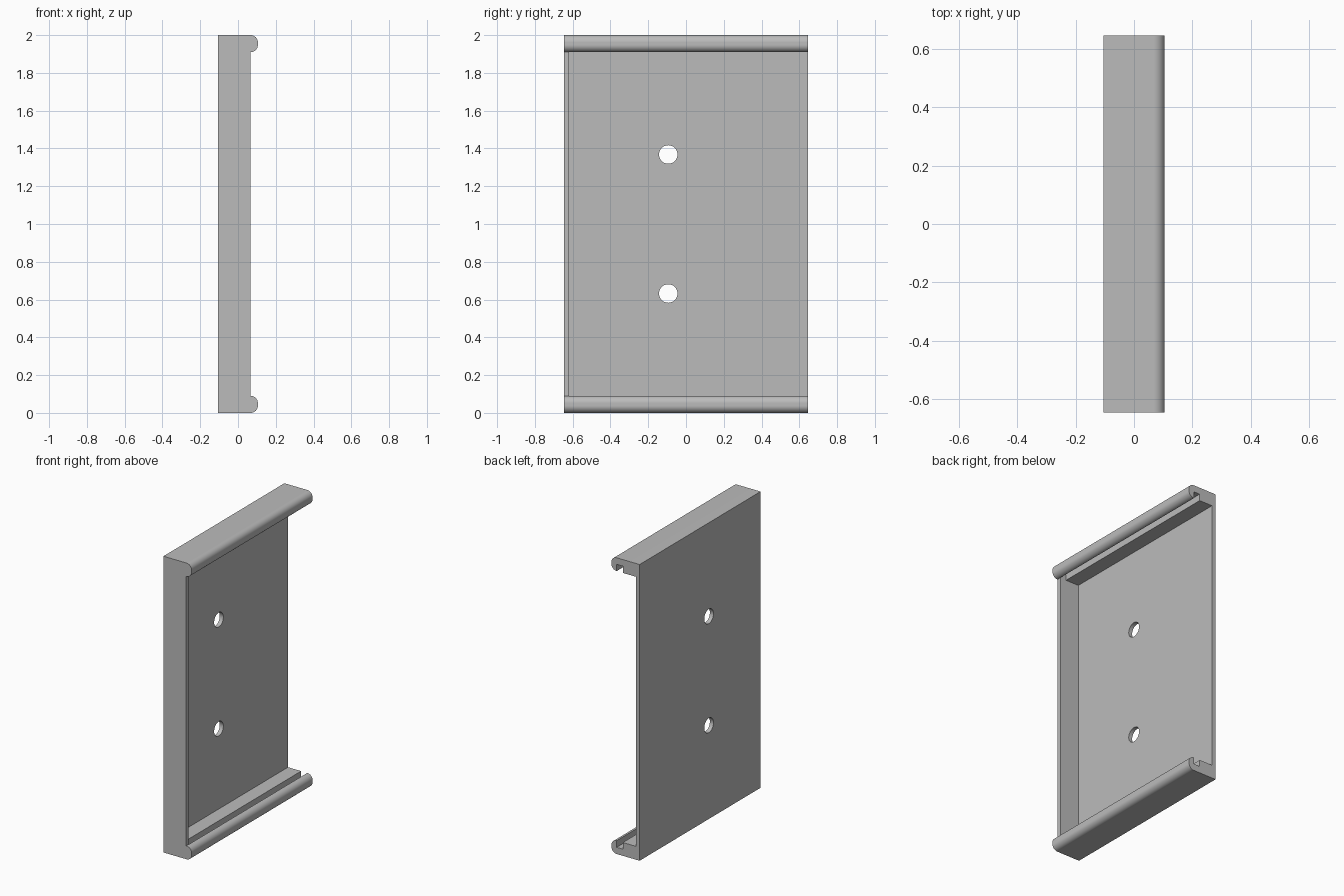
import bpy, bmesh, math
from mathutils import Matrix

cube = bpy.data.objects.get("Cube")
if cube:
    bpy.data.objects.remove(cube, do_unlink=True)

HALF_DEPTH = 0.645
BACK, RIM, LIP = -0.105, 0.066, 0.105    # x of back, wall rim and lip front
RAIL, GROOVE = 0.09, 0.045               # rail height and groove floor
WALL_INNER = -0.619
SEGMENTS = 12

grey = bpy.data.materials.new("light_grey")
grey.use_nodes = True
grey.diffuse_color = (0.5, 0.5, 0.5, 1)
grey.node_tree.nodes["Principled BSDF"].inputs["Base Color"].default_value = (0.5, 0.5, 0.5, 1)


def add_object(name, bm):
    bmesh.ops.recalc_face_normals(bm, faces=bm.faces[:])
    mesh = bpy.data.meshes.new(name)
    bm.to_mesh(mesh)
    bm.free()
    mesh.materials.append(grey)
    obj = bpy.data.objects.new(name, mesh)
    bpy.context.collection.objects.link(obj)
    return obj


def extrude_profile(name, lower_half, y0, y1):
    """Mirror a lower half profile (x, z) about mid height, extrude along y."""
    profile = lower_half + [(x, 2 - z) for x, z in reversed(lower_half)]
    bm = bmesh.new()
    face = bm.faces.new([bm.verts.new((x, y0, z)) for x, z in profile])
    ext = bmesh.ops.extrude_face_region(bm, geom=[face])
    moved = [v for v in ext["geom"] if isinstance(v, bmesh.types.BMVert)]
    bmesh.ops.translate(bm, vec=(0, y1 - y0, 0), verts=moved)
    return add_object(name, bm)


def arc(cx, cz, r, start):
    return [(cx + r * math.cos(a), cz + r * math.sin(a)) for a in
            (math.radians(start + 90 * i / SEGMENTS) for i in range(SEGMENTS + 1))]


# Solid body with rounded lips along top and bottom
r = LIP - RIM - 0.001
outline = ([(BACK, 0)] + arc(LIP - r, r, r, -90)
           + arc(LIP - r, RAIL - r, r, 0) + [(RIM - 0.001, RAIL)])
body = extrude_profile("wall_bracket", outline, -HALF_DEPTH, HALF_DEPTH)

# Cavity with a groove behind each lip, open at the back end
cavity = [(-0.078, RAIL), (0.02, RAIL), (0.02, GROOVE), (RIM, GROOVE),
          (RIM, RAIL + 0.002), (0.2, RAIL + 0.002)]
cutters = [extrude_profile("cavity_cutter", cavity, WALL_INNER, 0.8)]

# Two screw holes through the back plate
for name, z in (("lower_hole_cutter", 0.632), ("upper_hole_cutter", 1.368)):
    bm = bmesh.new()
    bmesh.ops.create_cone(bm, cap_ends=True, segments=48, radius1=0.049,
                          radius2=0.049, depth=0.1,
                          matrix=Matrix.Translation((-0.09, -0.094, z))
                          @ Matrix.Rotation(math.pi / 2, 4, "Y"))
    cutters.append(add_object(name, bm))

bpy.ops.object.select_all(action="DESELECT")
bpy.context.view_layer.objects.active = body
body.select_set(True)
for cutter in cutters:
    mod = body.modifiers.new(cutter.name, "BOOLEAN")
    mod.operation = "DIFFERENCE"
    mod.solver = "EXACT"
    mod.object = cutter
    bpy.ops.object.modifier_apply(modifier=mod.name)
for cutter in cutters:
    bpy.data.objects.remove(cutter, do_unlink=True)

# Smooth lips and holes, crisp edges elsewhere
bpy.ops.object.shade_smooth_by_angle(angle=math.radians(30))
weighted = body.modifiers.new("weighted_normals", "WEIGHTED_NORMAL")
weighted.keep_sharp = True
